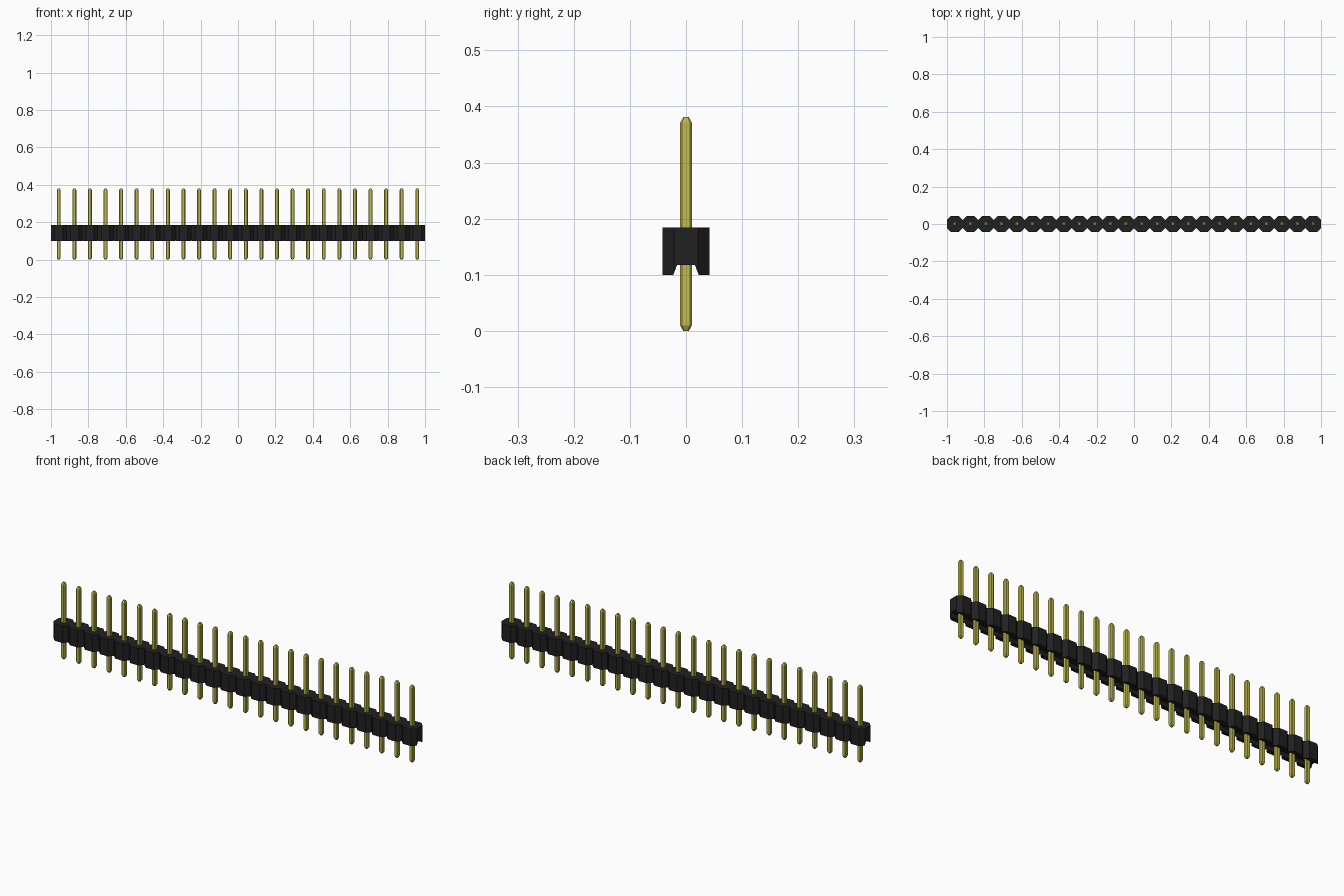
import bpy
import bmesh

COUNT = 24
PITCH = 2 / COUNT
HALF = PITCH / 2        # half the width of one housing segment
FLAT = 0.0215           # half the width of each octagon flat
BODY_Z = (0.1, 0.184)
PIN_TOP = 0.381

cube = bpy.data.objects.get("Cube")
if cube:
    bpy.data.objects.remove(cube, do_unlink=True)


def material(name, rgb, roughness):
    mat = bpy.data.materials.new(name)
    mat.use_nodes = True
    mat.diffuse_color = (*rgb, 1)
    bsdf = mat.node_tree.nodes["Principled BSDF"]
    bsdf.inputs["Base Color"].default_value = (*rgb, 1)
    bsdf.inputs["Roughness"].default_value = roughness
    return mat


def loft(name, rings, mat=None):
    """Closed solid through rings that share one point count."""
    bm = bmesh.new()
    loops = [[bm.verts.new(p) for p in ring] for ring in rings]
    for a, b in zip(loops, loops[1:]):
        for i in range(len(a)):
            j = (i + 1) % len(a)
            bm.faces.new((a[i], a[j], b[j], b[i]))
    bm.faces.new(loops[0][::-1])
    bm.faces.new(loops[-1])
    bmesh.ops.recalc_face_normals(bm, faces=bm.faces)
    mesh = bpy.data.meshes.new(name)
    bm.to_mesh(mesh)
    bm.free()
    if mat:
        mesh.materials.append(mat)
    obj = bpy.data.objects.new(name, mesh)
    bpy.context.collection.objects.link(obj)
    return obj


black = material("black plastic", (0.015, 0.015, 0.015), 0.6)
brass = material("yellow metal", (0.53, 0.5, 0.075), 0.5)

centres = [-1 + PITCH * (i + 0.5) for i in range(COUNT)]

# Housing: a row of joined octagons
front = [(-1, -FLAT)]
for x in centres:
    front += [(x - FLAT, -HALF), (x + FLAT, -HALF), (x + HALF, -FLAT)]
outline = front + [(x, -y) for x, y in reversed(front)]
housing = loft("housing", [[(x, y, z) for x, y in outline] for z in BODY_Z], black)

# Tapered channel along the underside
channel = [(-0.0245, 0.095), (0.0245, 0.095), (0.016, 0.117), (-0.016, 0.117)]
cutter = loft("channel_cutter", [[(x, y, z) for y, z in channel] for x in (-1.1, 1.1)])
cutter.hide_render = True
cut = housing.modifiers.new("channel", "BOOLEAN")
cut.operation = "DIFFERENCE"
cut.solver = "EXACT"
cut.object = cutter
bpy.context.view_layer.objects.active = housing
bpy.ops.object.modifier_apply(modifier=cut.name)
bpy.data.objects.remove(cutter, do_unlink=True)


# Pins: square bars with chamfered edges and tapered tips
def pin_ring(z, half):
    f = half * 0.65
    corners = [(-f, -half), (f, -half), (half, -f), (half, f),
               (f, half), (-f, half), (-half, f), (-half, -f)]
    return [(x, y, z) for x, y in corners]


profile = [(0, 0.005), (0.01, 0.0105),
           (PIN_TOP - 0.01, 0.0105), (PIN_TOP, 0.005)]
first_pin = loft("pin_1", [pin_ring(z, h) for z, h in profile], brass)
first_pin.location.x = centres[0]
for i, x in enumerate(centres[1:], 2):
    pin = bpy.data.objects.new(f"pin_{i}", first_pin.data)
    pin.location.x = x
    bpy.context.collection.objects.link(pin)
